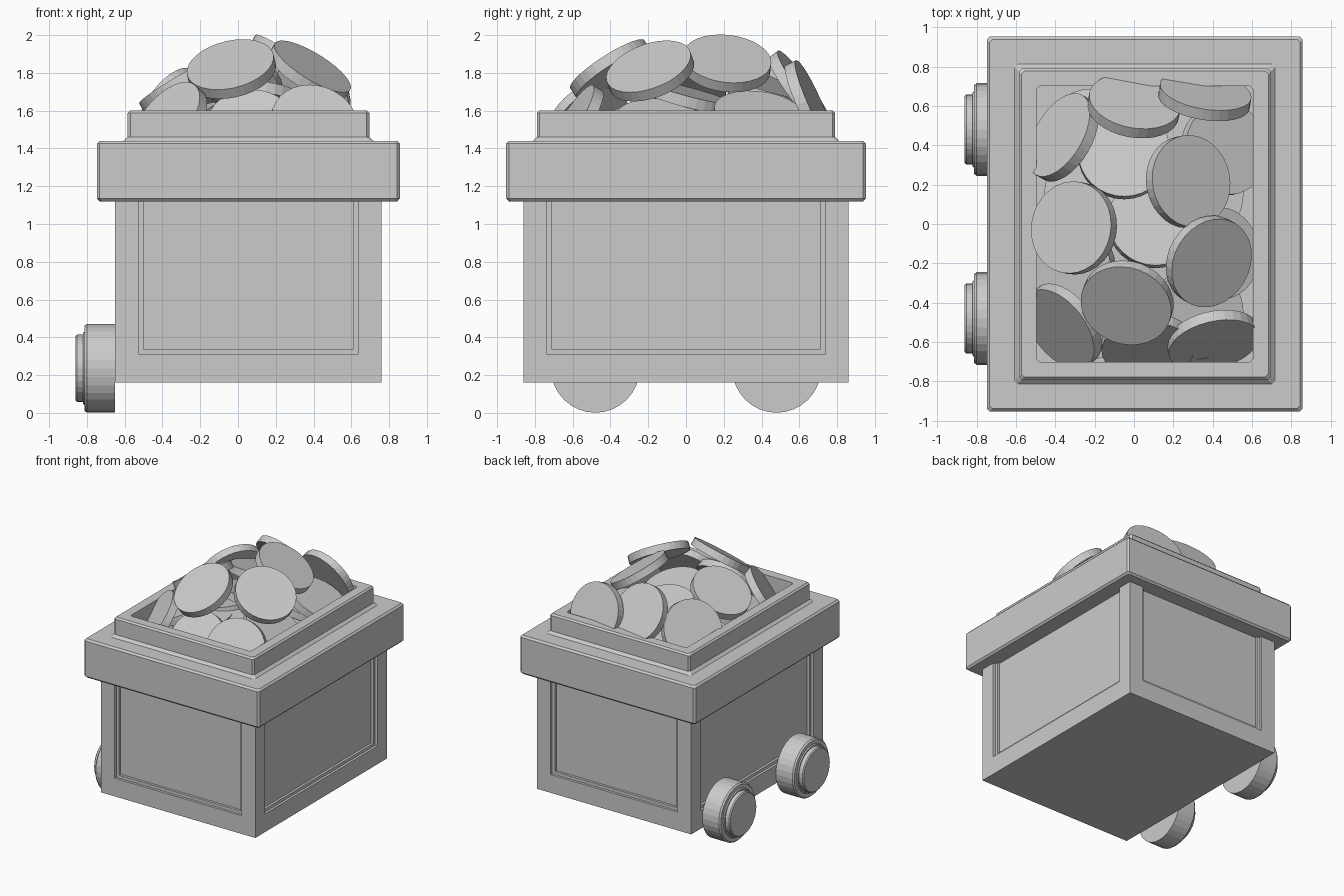
import bpy, bmesh, math
from mathutils import Vector

if "Cube" in bpy.data.objects:
    bpy.data.objects.remove(bpy.data.objects["Cube"])

CX = 0.055            # the box sits slightly off centre because of the wheels
HX, HY = 0.55, 0.70   # half size of the opening


def finish(name, bm):
    bmesh.ops.recalc_face_normals(bm, faces=bm.faces)
    me = bpy.data.meshes.new(name)
    bm.to_mesh(me)
    bm.free()
    ob = bpy.data.objects.new(name, me)
    bpy.context.collection.objects.link(ob)
    return ob


def box(name, x, y, z):
    bm = bmesh.new()
    bmesh.ops.create_cube(bm, size=1)
    for v in bm.verts:
        v.co = [lo + (c + 0.5) * (hi - lo) for c, (lo, hi) in zip(v.co, (x, y, z))]
    return finish(name, bm)


def loft(bm, rings, closed=False):
    rings = [[bm.verts.new(p) for p in r] for r in rings]
    n = len(rings[0])
    for a, b in zip(rings, rings[1:] + rings[:1] if closed else rings[1:]):
        for i in range(n):
            j = (i + 1) % n
            bm.faces.new((a[i], a[j], b[j], b[i]))
    return rings


def chamfered_rect(d, z):
    x, y, c = HX + d, HY + d, 0.015
    pts = [(x, y - c), (x - c, y), (c - x, y), (-x, y - c),
           (-x, c - y), (c - x, -y), (x - c, -y), (x, c - y)]
    return [(CX + px, py, z) for px, py in pts]


# Body: recessed core, plinth, corner posts and stepped trim
X0, X1, Y = -0.65, 0.76, 0.86
box("body_core", (X0 + .04, X1 - .04), (-Y + .04, Y - .04), (0.2, 1.3))
box("plinth", (X0, X1), (-Y, Y), (0.16, 0.31))
box("plinth_trim", (X0 + .02, X1 - .02), (-Y + .02, Y - .02), (0.3, 0.335))
for sx, ex in (("left", X0), ("right", X1)):
    for sy, ey in (("front", -Y), ("back", Y)):
        dx, dy = (1 if ex < 0 else -1), (1 if ey < 0 else -1)
        for part, a, b in (("post", 0, .125), ("post_trim", .02, .15)):
            box(f"{sy}_{sx}_{part}", sorted((ex + a * dx, ex + b * dx)),
                sorted((ey + a * dy, ey + b * dy)), (0.3, 1.13))

# Stepped rim swept around the opening
profile = [(0, 1.2), (0, 1.60), (.077, 1.60), (.09, 1.587), (.09, 1.46), (.112, 1.44),
           (.238, 1.44), (.252, 1.425), (.252, 1.135), (.238, 1.12), (.06, 1.12)]
bm = bmesh.new()
loft(bm, [chamfered_rect(d, z) for d, z in profile], closed=True)
finish("rim", bm)

# Two wheels on the left side
lathe = [(.235, -.65), (.235, -.80), (.225, -.812), (.195, -.812), (.188, -.82),
         (.178, -.82), (.178, -.852), (.17, -.86)]
for side, cy in (("front", -0.48), ("back", 0.48)):
    bm = bmesh.new()
    rings = loft(bm, [[(x, cy + r * math.cos(k * math.pi / 16), 0.236 + r * math.sin(k * math.pi / 16))
                       for k in range(32)] for r, x in lathe])
    bm.faces.new(rings[0])
    bm.faces.new(rings[-1])
    finish(f"{side}_wheel", bm)

# Heap of coins: centre, then the direction each one faces
coins = [
    ((-.305, -.02, 1.73), (-.50, .10, .86)),
    ((-.035, -.40, 1.82), (-.20, -.53, .82)),
    ((.38, -.19, 1.81), (.50, -.30, .81)),
    ((.275, .215, 1.85), (.53, .10, .83)),
    ((0, .60, 1.71), (.15, .80, .58)),
    ((.36, .65, 1.64), (.15, .90, .40)),
    ((-.36, .44, 1.61), (-.72, .42, .50)),
    ((-.05, .36, 1.69), (0, .25, .95)),
    ((.10, .01, 1.67), (.10, .25, .95)),
    ((.46, .38, 1.57), (.45, .10, .88)),
    ((-.36, -.52, 1.54), (-.65, -.50, .55)),
    ((.40, -.59, 1.52), (.20, -.82, .50)),
    ((.07, -.62, 1.51), (0, -.75, .60)),
    ((.42, -.15, 1.52), (.50, .05, .85)),
    ((-.32, -.22, 1.52), (-.40, -.10, .90)),
]
# Flatter layer underneath
coins += [((-.22 + .27 * i, -.45 + .3 * j, 1.38 + .04 * ((i + j) % 3)),
           (.2 * (i - 1), .1 * (j - 1.5), 1)) for i in range(3) for j in range(4)]
for k, (loc, n) in enumerate(coins):
    bm = bmesh.new()
    bmesh.ops.create_cone(bm, cap_ends=True, segments=32, radius1=.235, radius2=.235, depth=.06)
    ob = finish(f"coin_{k + 1}", bm)
    ob.location = loc
    ob.rotation_euler = Vector(n).to_track_quat('Z', 'Y').to_euler()
